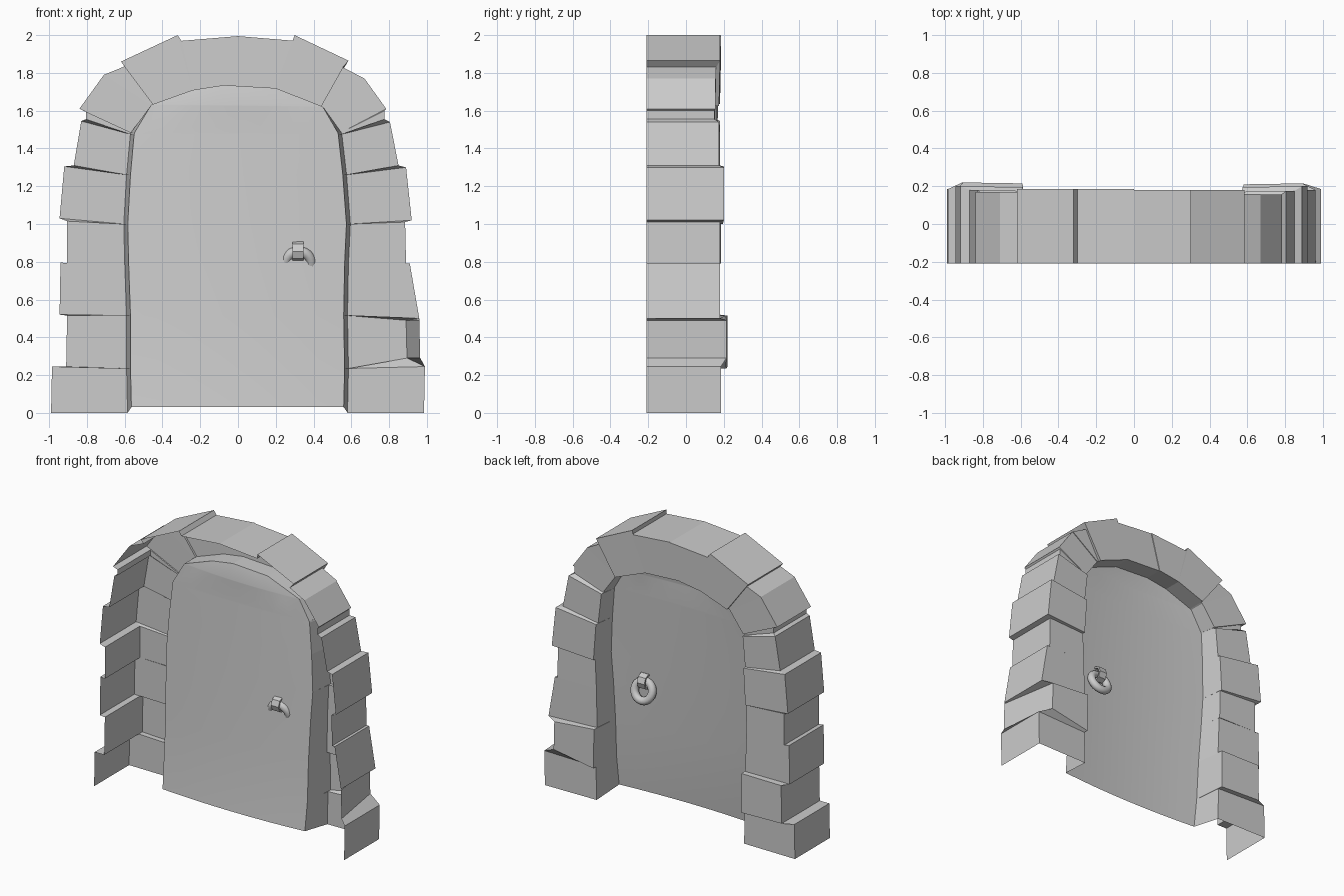
import bpy, math

if "Cube" in bpy.data.objects:
    bpy.data.objects.remove(bpy.data.objects["Cube"])

BACK = -0.21

# Inner edge of the arch at each stone joint, left foot to right foot (x, z)
joints = [(-.585, 0), (-.59, .235), (-.59, .515), (-.6, .79), (-.605, 1.0),
          (-.59, 1.26), (-.57, 1.475), (-.567, 1.485), (-.46, 1.63), (-.45, 1.635),
          (-.24, 1.71), (-.075, 1.735), (.2, 1.72), (.44, 1.625), (.45, 1.62),
          (.547, 1.485), (.55, 1.475), (.575, 1.26), (.595, 1.0),
          (.585, .79), (.58, .515), (.585, .235), (.58, 0)]

# Stones: outer edge start (x, z), outer edge end (x, z), face depth y
stones = [(-.99, 0, -.985, .245, .185), (-.91, .245, -.905, .515, .22),
          (-.945, .52, -.94, .795, .18), (-.905, .79, -.905, 1.015, .185),
          (-.945, 1.03, -.92, 1.305, .2), (-.87, 1.31, -.83, 1.545, .18),
          (-.805, 1.555, -.805, 1.595, .16),
          (-.84, 1.61, -.71, 1.79, .17), (-.71, 1.79, -.6, 1.835, .17),
          (-.62, 1.86, -.32, 2.0, .185),
          (-.3, 1.97, 0, 1.995, .185), (0, 1.995, .3, 1.97, .18),
          (.3, 2.0, .585, 1.865, .18), (.555, 1.83, .67, 1.77, .16),
          (.67, 1.77, .785, 1.61, .155), (.775, 1.6, .775, 1.555, .15),
          (.805, 1.54, .85, 1.31, .175), (.89, 1.3, .92, 1.02, .2),
          (.885, 1.01, .89, .79, .18), (.91, .79, .96, .5, .18),
          (.96, .49, .965, .29, .215), (.99, .245, .985, 0, .185)]
CHIPPED = 20


def loft(name, rows):
    """Skin an open sheet through equal-length rows of points."""
    n = len(rows[0])
    verts = [p for r in rows for p in r]
    faces = [(i * n + j, (i + 1) * n + j, (i + 1) * n + j + 1, i * n + j + 1)
             for i in range(len(rows) - 1) for j in range(n - 1)]
    mesh = bpy.data.meshes.new(name)
    mesh.from_pydata(verts, [], faces)
    mesh.validate()
    obj = bpy.data.objects.new(name, mesh)
    bpy.context.collection.objects.link(obj)
    return obj


def door_y(z):
    """The door leans toward the stone faces as it rises."""
    return -.045 + .095 * min(1, z / 1.5) ** .8


def door_edge(k):
    x, z = joints[k]
    return (x * (.965 if z < 1.5 else 1), door_y(z), max(z, .03))


# Stone surround: outer side, face and reveal; the wall side stays open
rows = []
for k, (x0, z0, x1, z1, y) in enumerate(stones):
    chip = .07 if k == CHIPPED else 0
    for (x, z), j in (((x0, z0), k), ((x1, z1), k + 1)):
        ix, iz = joints[j]
        rows.append([(x, BACK, z), (x - chip, y, z), (ix, y - .005, iz), door_edge(j)])
loft("stone_surround", rows)

# Door panel: rows between matching edge points, slightly hollow across
last = len(joints) - 1
apex = last // 2
steps = 8
rows = []
for k in range(apex):
    a, b = door_edge(k), door_edge(last - k)
    top = k == apex - 1
    row = []
    for s in range(steps + 1):
        t = s / steps
        x, y, z = (p + (q - p) * t for p, q in zip(a, b))
        if top:  # meet the crown of the arch
            z += .022 * min(t / .375, (1 - t) / .625)
        row.append((x, y - (0 if top else .025 * 4 * t * (1 - t)), z))
    rows.append(row)
door = loft("door_panel", rows)
door.data.shade_smooth()

# Pull ring, tilted through the door
bpy.ops.mesh.primitive_torus_add(major_segments=24, minor_segments=10,
                                 major_radius=.068, minor_radius=.028,
                                 location=(.32, .022, .79),
                                 rotation=(math.radians(108), 0, 0))
ring = bpy.context.object
ring.name = "pull_ring"
bpy.ops.object.shade_smooth()

# Strap holding the ring: a bent band over the top of the ring
strap = []
for i in range(9):
    a = math.pi * 2 * i / 8
    y, z = .01 + .05 * math.cos(a), .855 + .055 * math.sin(a)
    strap.append([(.288, y, z), (.347, y, z)])
band = loft("ring_strap", strap)
mod = band.modifiers.new("thickness", 'SOLIDIFY')
mod.thickness = .012
